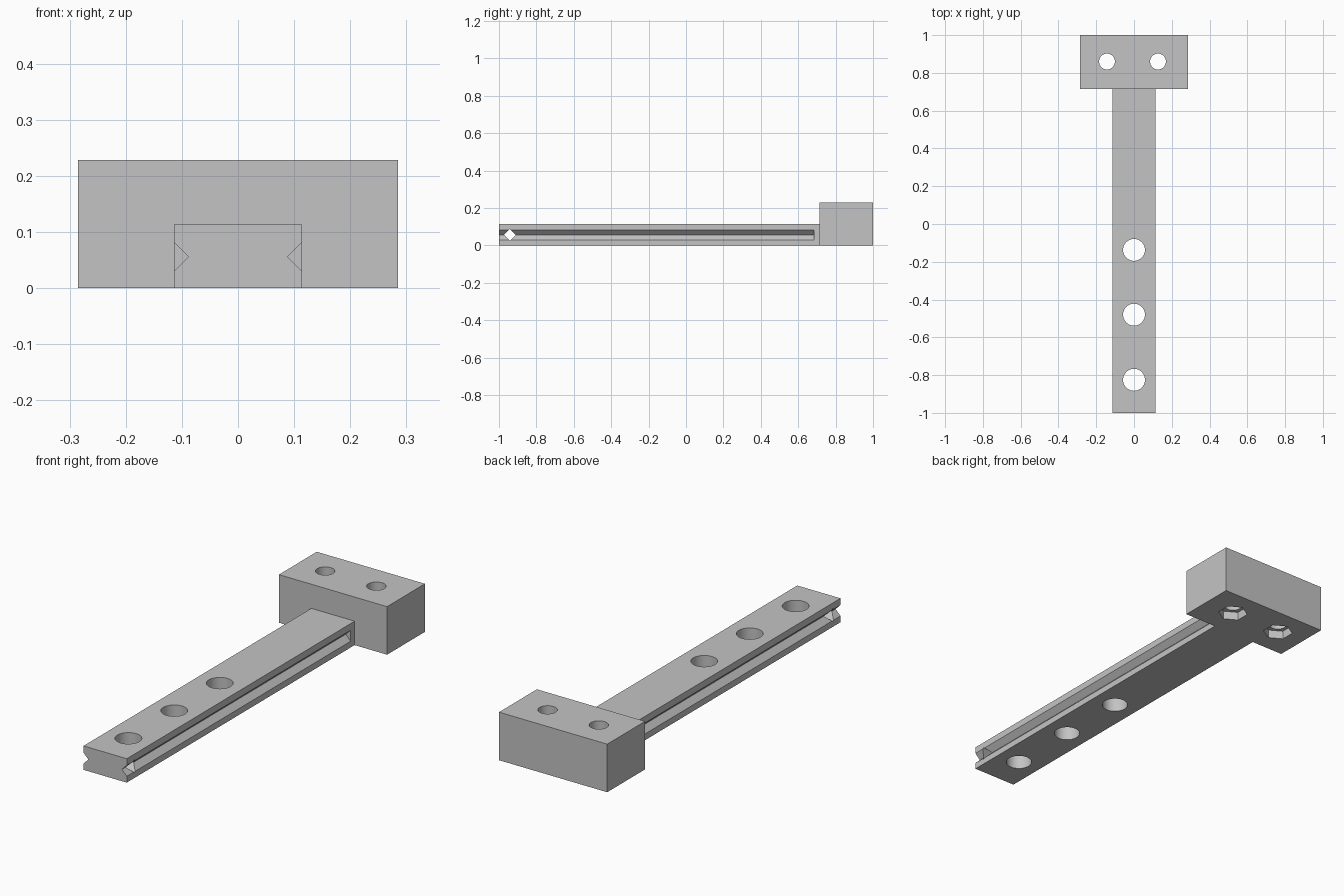
import bpy
from math import pi
from mathutils import Matrix

cube = bpy.data.objects.get("Cube")
if cube:
    bpy.data.objects.remove(cube, do_unlink=True)

grey = bpy.data.materials.new("plain grey")
grey.use_nodes = True
grey.diffuse_color = (0.55, 0.55, 0.55, 1)
grey.node_tree.nodes["Principled BSDF"].inputs["Base Color"].default_value = grey.diffuse_color


def block(name, low, high):
    """Box between two opposite corners."""
    bpy.ops.mesh.primitive_cube_add(size=1)
    ob = bpy.context.object
    ob.name = name
    size = [h - l for l, h in zip(low, high)]
    mid = [(h + l) / 2 for l, h in zip(low, high)]
    ob.data.transform(Matrix.Translation(mid) @ Matrix.Diagonal((*size, 1)))
    ob.data.materials.append(grey)
    return ob


def prism(name, sides, radius, length, centre, axis="Z", spin=0.0):
    """Regular prism along the given axis, used as a cutter."""
    bpy.ops.mesh.primitive_cylinder_add(vertices=sides, radius=radius, depth=length)
    ob = bpy.context.object
    ob.name = name
    turn = {"Z": Matrix.Identity(4),
            "X": Matrix.Rotation(pi / 2, 4, "Y"),
            "Y": Matrix.Rotation(pi / 2, 4, "X")}[axis]
    ob.data.transform(Matrix.Translation(centre) @ turn @ Matrix.Rotation(spin, 4, "Z"))
    ob.data.materials.append(grey)
    return ob


def cut(target, cutters):
    """Subtract every cutter in turn, then sharpen the shading."""
    for cutter in cutters:
        mod = target.modifiers.new(cutter.name, "BOOLEAN")
        mod.operation = "DIFFERENCE"
        mod.solver = "EXACT"
        mod.object = cutter
        bpy.context.view_layer.objects.active = target
        bpy.ops.object.modifier_apply(modifier=mod.name)
        bpy.data.objects.remove(cutter, do_unlink=True)
    bpy.ops.object.select_all(action="DESELECT")
    target.select_set(True)
    bpy.context.view_layer.objects.active = target
    bpy.ops.object.shade_smooth_by_angle(angle=pi / 6)


HALF, TOP, JOIN, MID = 0.114, 0.114, 0.715, 0.056

# Long rail with V grooves, three round holes and a diamond cross hole
rail = block("rail", (-HALF, -1, 0), (HALF, JOIN, TOP))
cutters = [prism("rail_hole", 48, 0.058, 0.5, (0, y, MID)) for y in (-0.825, -0.48, -0.137)]
for side in (-1, 1):
    cutters.append(prism("groove", 4, 0.026, 1.785, (side * HALF, -0.2075, MID), "Y"))
cutters.append(prism("cross_hole", 4, 0.031, 0.5, (0, -0.942, MID), "X"))
cut(rail, cutters)

# Head block with two bolt holes and hexagonal nut pockets underneath
head = block("head", (-0.285, JOIN, 0), (0.285, 1, 0.229))
cutters = []
for x in (-0.143, 0.127):
    cutters.append(prism("bolt_hole", 48, 0.042, 0.8, (x, 0.86, 0.1)))
    cutters.append(prism("nut_pocket", 6, 0.067, 0.08, (x, 0.86, 0)))
cut(head, cutters)
